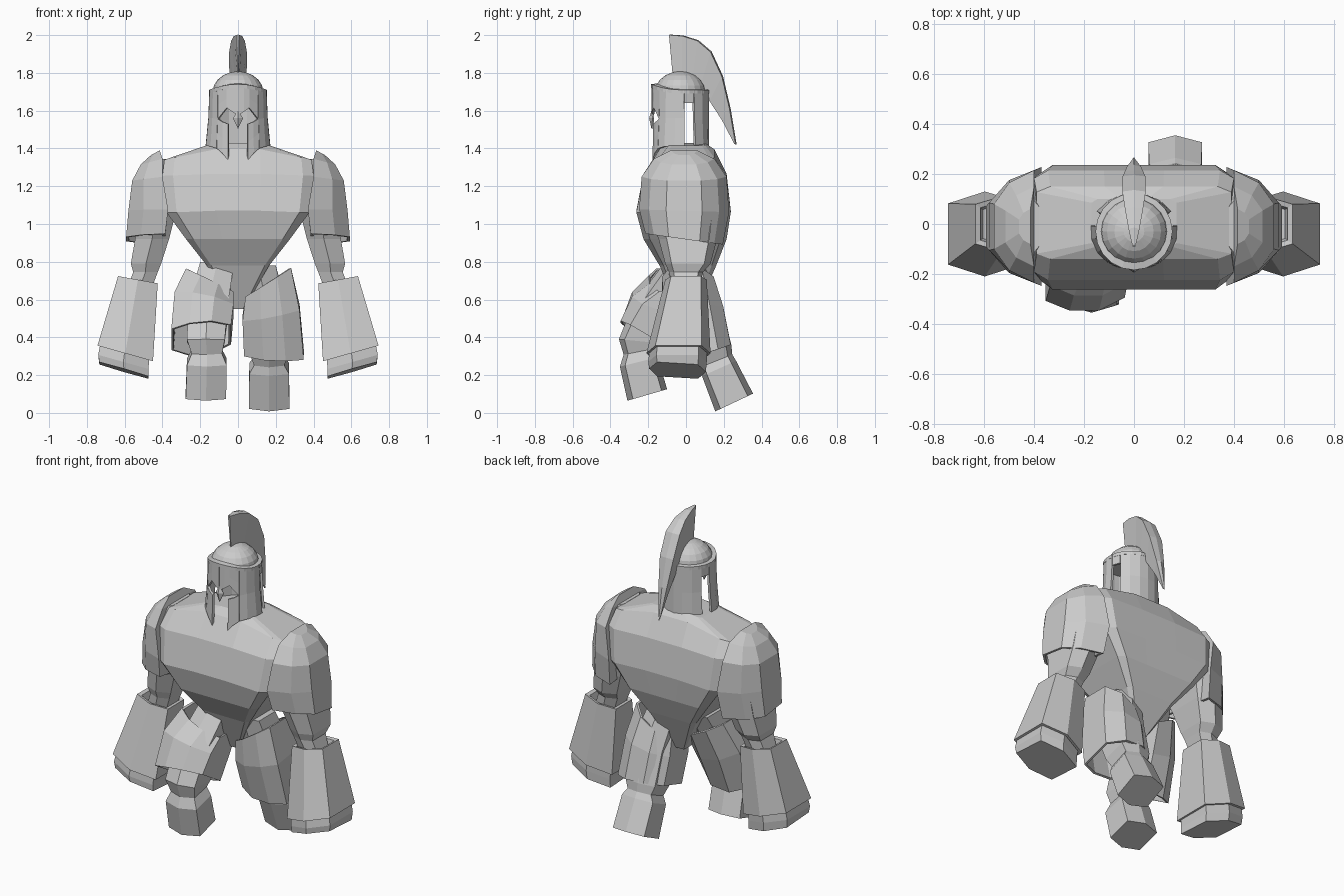
import bpy, bmesh
from math import sin, cos, pi, radians

cube = bpy.data.objects.get("Cube")
if cube:
    bpy.data.objects.remove(cube)

stone = bpy.data.materials.new("stone_grey")
stone.use_nodes = True
COLOUR = (0.6, 0.6, 0.6, 1)
stone.diffuse_color = COLOUR
stone.node_tree.nodes["Principled BSDF"].inputs["Base Color"].default_value = COLOUR


def finish(name, bm, thick=0):
    bmesh.ops.remove_doubles(bm, verts=bm.verts, dist=0.0005)
    bmesh.ops.recalc_face_normals(bm, faces=bm.faces)
    mesh = bpy.data.meshes.new(name)
    bm.to_mesh(mesh)
    bm.free()
    mesh.materials.append(stone)
    obj = bpy.data.objects.new(name, mesh)
    bpy.context.collection.objects.link(obj)
    if thick:
        mod = obj.modifiers.new("thickness", "SOLIDIFY")
        mod.thickness = thick
        mod.offset = 0
    return obj


def loft(name, rings, closed=True, caps=True, thick=0):
    """Skin a row of equal point rings."""
    bm = bmesh.new()
    rows = [[bm.verts.new(p) for p in ring] for ring in rings]
    n = len(rows[0])
    for a, b in zip(rows, rows[1:]):
        for i in range(n if closed else n - 1):
            j = (i + 1) % n
            bm.faces.new((a[i], a[j], b[j], b[i]))
    if caps:
        bm.faces.new(rows[0])
        bm.faces.new(rows[-1])
    return finish(name, bm, thick)


# Cross-sections as fractions of the half width and half depth
HEXAGON = ((0, 1), (-1, .72), (-1, -.72), (0, -1), (1, -.72), (1, .72))
THIGH = ((-1, -.65), (-.35, -1), (.4, -1), (1, -.75),
         (1, .55), (.4, 1), (-.4, 1), (-1, .55))


def ring(s, shape, x, y, z, hx, hy, slope_out=0, slope_back=0):
    """Place a section; s is the body side and x points outward."""
    return [(s * (x + hx * u), y + hy * v, z + slope_out * hx * u + slope_back * hy * v)
            for u, v in shape]


def limb(name, s, stations):
    return loft(name, [ring(s, HEXAGON, *st) for st in stations])


# Torso: broad boxy chest narrowing to the crotch
def torso_ring(z, w, front, back, drop=0):
    half = [(-1, .85), (-.86, 1), (-.3, 1), (.3, 1), (.86, 1), (1, .85)]
    return ([(w * u, front * v, z - drop * abs(u)) for u, v in half]
            + [(w * u, back * v, z - drop * abs(u)) for u, v in reversed(half)])


loft("torso", [torso_ring(*r) for r in (
    (1.435, .17, -.09, .10, .02), (1.42, .39, -.14, .15, .08),
    (1.27, .40, -.225, .215, .015), (1.075, .378, -.263, .237, .015),
    (.92, .275, -.225, .215), (.78, .165, -.14, .16), (.55, .03, -.04, .06))])


# Shoulder plates: D-shaped sections, flat toward the body
def plate_ring(s, z, inner, outer, hy, drop=0, slope_back=0):
    return [(s * (inner + (outer - inner) * u), -.01 + hy * v,
             z - drop * u + slope_back * hy * v)
            for u, v in ((0, -1), (.62, -.78), (1, -.4), (1, .4), (.62, .78), (0, 1))]


# Arms, the same on both sides
for s, side in ((1, "left"), (-1, "right")):
    loft(side + "_shoulder_plate", [plate_ring(s, *r) for r in (
        (1.39, .415, .46, .07, .025), (1.345, .40, .515, .16, .03),
        (1.25, .40, .56, .225, .02), (1.07, .37, .58, .238, 0, -.03),
        (.92, .385, .592, .205, 0, -.14), (.92, .40, .577, .185, 0, -.14),
        (.96, .40, .57, .18, 0, -.14))])
    limb(side + "_upper_arm", s, [
        (.405, -.01, 1.345, .025, .11), (.42, -.01, 1.25, .05, .2),
        (.43, -.005, 1.06, .10, .2), (.455, .01, .92, .09, .155),
        (.487, .01, .79, .08, .12), (.49, 0, .745, .065, .09),
        (.525, 0, .65, .065, .07)])
    limb(side + "_gauntlet", s, [
        (.53, 0, .66, .075, .08, .18), (.53, 0, .70, .085, .09, .18),
        (.53, 0, .705, .105, .11, .18), (.597, -.04, .315, .147, .17, .28),
        (.597, -.04, .315, .13, .155, .28), (.595, -.04, .335, .125, .15, .28)])
    limb(side + "_hand", s, [
        (.595, -.04, .36, .128, .15, .25), (.607, -.045, .27, .133, .155, .28),
        (.604, -.045, .225, .13, .15, .29, -.06)])

# Striding legs: right one forward, left one back
limb("right_leg", -1, [
    (.11, 0, .80, .09, .11), (.16, -.16, .53, .105, .12, 0, -.4),
    (.17, -.25, .38, .10, .105, 0, -.1), (.165, -.245, .325, .08, .085, 0, .2),
    (.165, -.25, .27, .105, .1, 0, .25), (.17, -.205, .095, .107, .105, 0, .29)])
limb("left_leg", 1, [
    (.11, 0, .78, .09, .11), (.16, .07, .53, .105, .12, 0, .2),
    (.165, .14, .33, .10, .10, 0, .3), (.165, .16, .275, .08, .085, 0, .4),
    (.165, .175, .235, .105, .09, 0, .45), (.165, .255, .055, .107, .1, 0, .47)])

# Thigh armour, open tubes around each leg
for name, s, stations in (
        ("right_thigh_armour", -1, (
            (.15, -.05, .70, .12, .14, .5, 0), (.18, -.13, .57, .15, .15, .2, -.35),
            (.195, -.2, .395, .152, .14, -.1, -.6))),
        ("left_thigh_armour", 1, (
            (.16, .01, .69, .115, .13, .65, 0), (.175, .04, .53, .145, .15, .2, .15),
            (.19, .09, .32, .152, .14, -.05, .3)))):
    loft(name, [ring(s, THIGH, *st) for st in stations], caps=False, thick=.014)


# Helmet walls: each column is an angle from the front with a low and high edge
def helmet_point(deg, z):
    a = radians(deg)
    r = .146 + max(0, 1.62 - z) * .1 * sin(a) ** 2
    return (r * sin(a), -.03 - r * cos(a), z)


def wall(name, columns, flip=1):
    rows = [[helmet_point(flip * d, lo + (hi - lo) * t) for d, lo, hi in columns]
            for t in (0, .5, 1)]
    loft(name, rows, closed=False, caps=False, thick=.014)


for flip, side in ((1, "left"), (-1, "right")):
    wall(side + "_brow", [(0, 1.575, 1.72), (12, 1.595, 1.72), (23, 1.615, 1.715),
                          (44, 1.556, 1.71)], flip)
    wall(side + "_cheek", [(20, 1.34, 1.53), (32, 1.375, 1.54), (44, 1.4, 1.556)], flip)
    wall(side + "_temple", [(44, 1.4, 1.71), (60, 1.41, 1.71), (80, 1.41, 1.71),
                            (98, 1.41, 1.71)], flip)
    wall(side + "_slot_lintel", [(98, 1.64, 1.71), (118, 1.64, 1.71)], flip)
wall("helmet_back", [(d, 1.39, 1.71) for d in (118, 139, 160, 180, 200, 221, 242)])

# Nose guard blade
bm = bmesh.new()
outline = [bm.verts.new(p) for p in ((0, -.178, 1.6), (.024, -.173, 1.56),
                                     (0, -.178, 1.505), (-.024, -.173, 1.56))]
tip = bm.verts.new((0, -.19, 1.56))
for i in range(4):
    bm.faces.new((outline[i], outline[(i + 1) % 4], tip))
finish("nose_guard", bm, .01)

# Brow band, rising to a low peak in front
band = []
for r, dz in ((.135, -.012), (.154, -.012), (.154, .008), (.125, .012)):
    row = []
    for i in range(20):
        a = 2 * pi * i / 20
        lift = .03 * max(0, cos(a)) ** 2
        row.append((r * sin(a), -.03 - r * cos(a), 1.702 + dz + lift))
    band.append(row)
loft("brow_band", band + [band[0]], caps=False)

# Dome
loft("helmet_dome", [[(.134 * cos(t) * cos(a), -.03 + .134 * cos(t) * sin(a),
                       1.70 + .108 * sin(t))
                      for a in (2 * pi * i / 20 for i in range(20))]
                     for t in (radians(d) for d in (0, 18, 36, 54, 72, 86))])

# Crest: curved blade, broad along the spine and thin at the inner edge
crest = []
for oy, oz, iy, iz, w in ((-.09, 2.0, -.07, 1.78, .006), (-.02, 1.995, -.02, 1.77, .022),
                          (.06, 1.97, .03, 1.75, .036), (.13, 1.91, .07, 1.71, .047),
                          (.19, 1.78, .125, 1.65, .046), (.23, 1.61, .19, 1.55, .028),
                          (.262, 1.42, .255, 1.425, .003)):
    crest.append([(0, oy + .006, oz + .003), (w, oy, oz), (w * .3, iy, iz),
                  (-w * .3, iy, iz), (-w, oy, oz)])
loft("helmet_crest", crest)
